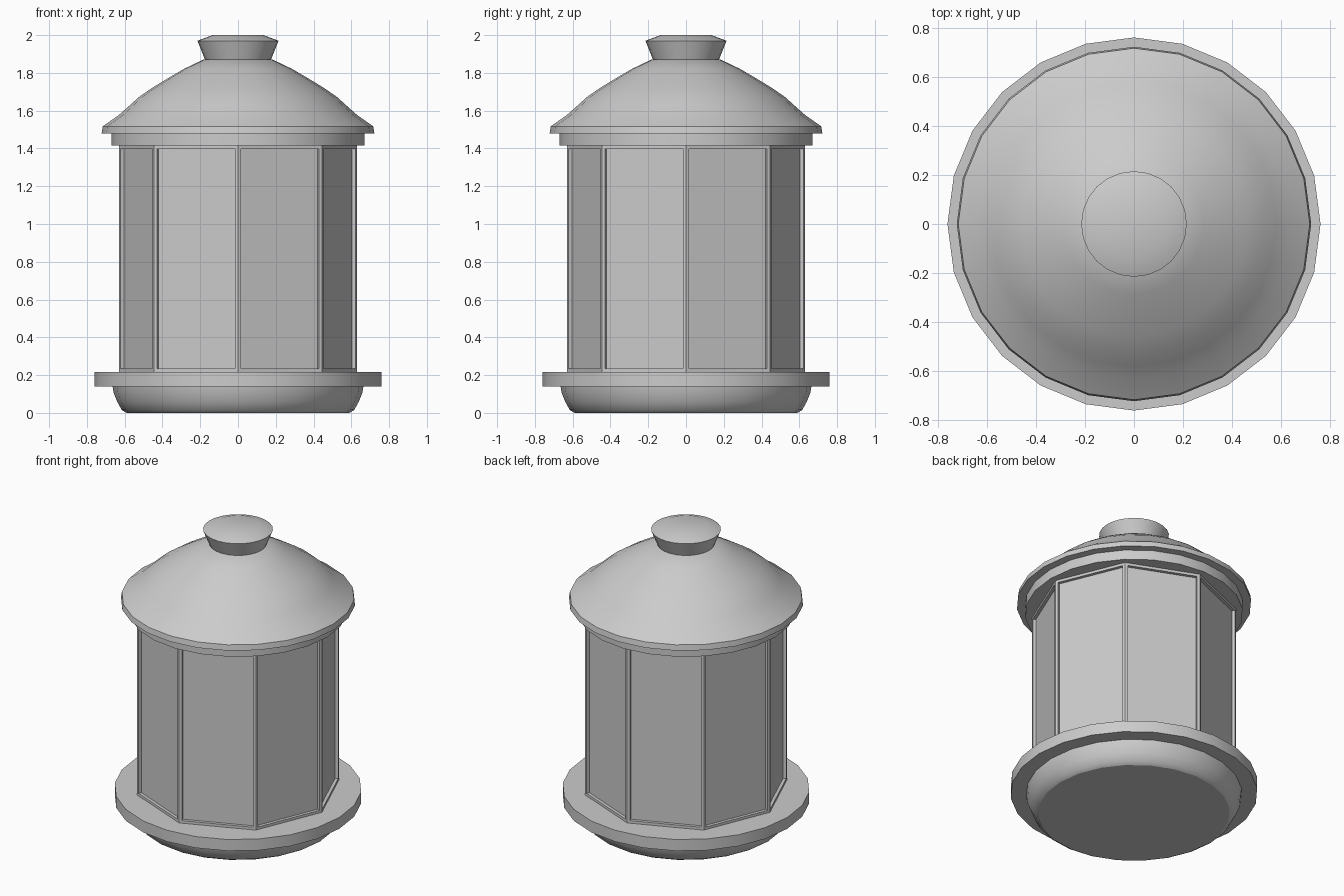
import bpy, bmesh, math

if "Cube" in bpy.data.objects:
    bpy.data.objects.remove(bpy.data.objects["Cube"])


def finish(name, bm):
    mesh = bpy.data.meshes.new(name)
    bmesh.ops.recalc_face_normals(bm, faces=bm.faces)
    bm.to_mesh(mesh)
    bm.free()
    obj = bpy.data.objects.new(name, mesh)
    bpy.context.collection.objects.link(obj)
    return obj


def lathe(name, profile, sides=24):
    """Closed solid of revolution from (radius, z) points, bottom to top."""
    bm = bmesh.new()
    rings = []
    for r, z in profile:
        rings.append([bm.verts.new((r * math.cos(math.tau * i / sides),
                                    r * math.sin(math.tau * i / sides), z))
                      for i in range(sides)])
    for a, b in zip(rings, rings[1:]):
        for i in range(sides):
            j = (i + 1) % sides
            bm.faces.new((a[i], a[j], b[j], b[i]))
    bm.faces.new(rings[0][::-1])
    bm.faces.new(rings[-1])
    obj = finish(name, bm)
    bpy.ops.object.select_all(action='DESELECT')
    obj.select_set(True)
    bpy.context.view_layer.objects.active = obj
    bpy.ops.object.shade_smooth_by_angle(angle=math.radians(30))
    return obj


# Rounded foot and wide bottom flange
lathe("base_foot", [(0.59, 0), (0.615, 0.015), (0.64, 0.06),
                    (0.658, 0.105), (0.664, 0.14)])
lathe("base_flange", [(0.76, 0.14), (0.76, 0.217)])

# Octagonal body with framed, recessed panels
bm = bmesh.new()
ring = [bm.verts.new((0.63 * math.cos(math.tau * i / 8),
                      0.63 * math.sin(math.tau * i / 8), 0.217)) for i in range(8)]
top = [bm.verts.new((v.co.x, v.co.y, 1.415)) for v in ring]
panels = [bm.faces.new((ring[i], ring[(i + 1) % 8], top[(i + 1) % 8], top[i]))
          for i in range(8)]
bm.faces.new(ring[::-1])
bm.faces.new(top)
bm.normal_update()
bmesh.ops.inset_individual(bm, faces=panels, thickness=0.025, depth=0)
bmesh.ops.inset_individual(bm, faces=panels, thickness=0.0005, depth=-0.02)
finish("lantern_body", bm)

# Collar under the roof, domed roof with flared rim, finial
lathe("roof_collar", [(0.67, 1.415), (0.67, 1.48)])
lathe("roof_dome", [(0.722, 1.48), (0.716, 1.517), (0.632, 1.576), (0.58, 1.622),
                    (0.525, 1.672), (0.46, 1.717), (0.387, 1.762), (0.285, 1.822),
                    (0.18, 1.872)])
lathe("finial", [(0.175, 1.87), (0.215, 1.97), (0.135, 2.0)])
